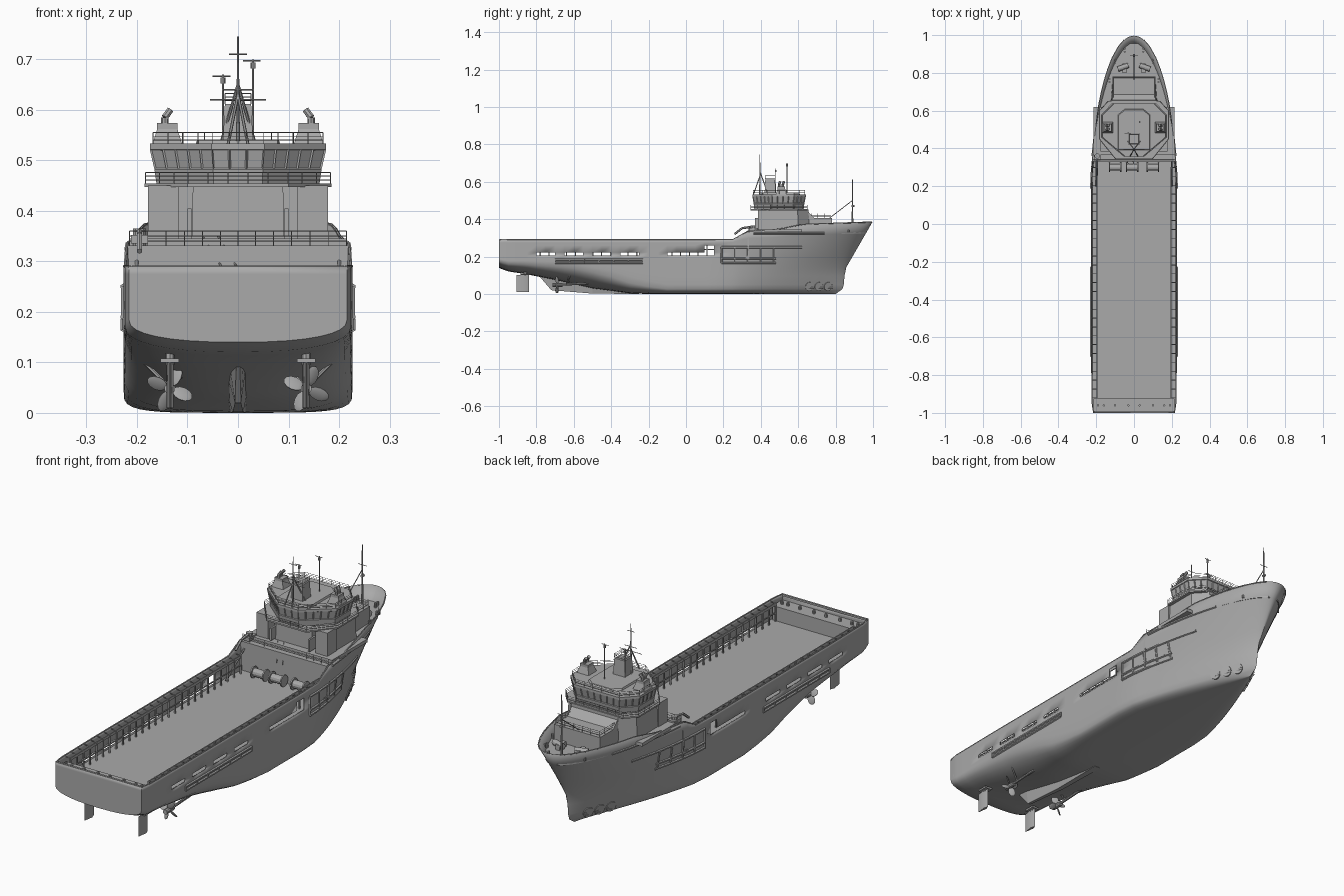
import bpy, bmesh, math
from mathutils import Vector, Matrix

cube = bpy.data.objects.get("Cube")
if cube:
    bpy.data.objects.remove(cube, do_unlink=True)

grey = bpy.data.materials.new("ship grey")
grey.use_nodes = True
grey.diffuse_color = (0.4, 0.4, 0.4, 1)
grey.node_tree.nodes["Principled BSDF"].inputs["Base Color"].default_value = (0.4, 0.4, 0.4, 1)


def finish(bm, name, smooth=False, recalc=True):
    if recalc:
        bmesh.ops.recalc_face_normals(bm, faces=bm.faces)
    me = bpy.data.meshes.new(name)
    bm.to_mesh(me)
    bm.free()
    me.materials.append(grey)
    ob = bpy.data.objects.new(name, me)
    bpy.context.collection.objects.link(ob)
    if smooth:
        bpy.ops.object.select_all(action='DESELECT')
        ob.select_set(True)
        bpy.context.view_layer.objects.active = ob
        bpy.ops.object.shade_smooth_by_angle(angle=math.radians(35))
    return ob


def loft(bm, loops):
    rings = [[bm.verts.new(p) for p in lp] for lp in loops]
    n = len(rings[0])
    sides = [bm.faces.new((a[i], a[(i + 1) % n], b[(i + 1) % n], b[i]))
             for a, b in zip(rings, rings[1:]) for i in range(n)]
    bm.faces.new(rings[0][::-1])
    bm.faces.new(rings[-1])
    return sides


def box(bm, x0, x1, y0, y1, z0, z1):
    loft(bm, [[(x0, y0, z), (x1, y0, z), (x1, y1, z), (x0, y1, z)] for z in (z0, z1)])


def rod(bm, p, q, r=0.002, sides=6, r2=None):
    p, q = Vector(p), Vector(q)
    d = q - p
    m = Matrix.Translation((p + q) / 2) @ d.to_track_quat('Z', 'Y').to_matrix().to_4x4()
    bmesh.ops.create_cone(bm, cap_ends=True, segments=sides, radius1=r,
                          radius2=r if r2 is None else r2, depth=d.length, matrix=m)


def path(bm, pts, r=0.002, sides=6):
    for a, b in zip(pts, pts[1:]):
        rod(bm, a, b, r, sides)


def railing(bm, pts, h, bars=3, step=0.04, r=0.0009):
    for k in range(1, bars + 1):
        path(bm, [(x, y, z + h * k / bars) for x, y, z in pts], r, 4)
    for a, b in zip(pts, pts[1:]):
        a, b = Vector(a), Vector(b)
        n = max(1, round((b - a).length / step))
        for i in range(n + 1):
            c = a.lerp(b, i / n)
            rod(bm, c, c + Vector((0, 0, h)), r, 4)


def table(t, v):
    for (a, fa), (b, fb) in zip(t, t[1:]):
        if v <= b:
            return fa + (fb - fa) * max(0, (v - a) / (b - a))
    return t[-1][1]


# hull lines
BEAM, MID = 0.227, 0.2
SHEER = [(-1, .29), (.25, .29), (.33, .335), (.5, .345), (.62, .372), (1, .385)]
STEM = [(0, .8), (.03, .842), (.13, .85), (.26, .925), (.385, .997)]
KEEL = [(-1, .14), (-.96, .122), (-.85, .105), (-.7, .075), (-.5, .03), (-.3, .003), (-.2, 0)]
BILGE = [(-1, .045), (-.8, .075), (-.6, .11), (-.4, .11), (-.1, .05)]
POWER = [(-1, 2.4), (-.5, 2.2), (-.1, 4.5)]
WIDTH = [(-1, .216), (-.96, .224), (-.7, BEAM)]
ARC = 8


def section(y):
    w, zk, h, n = (table(t, y) for t in (WIDTH, KEEL, BILGE, POWER))
    pts = []
    for k in range(ARC + 1):
        a = math.pi / 2 * k / ARC
        c = max(0, math.cos(a))
        pts.append((w * math.sin(a) ** (2 / n), zk + h * (1 - c ** (2 / n))))
    top, base = table(SHEER, y), zk + h
    pts += [(w, base + (.19 - base) * f) for f in (.33, .66, 1)]
    return pts + [(w, z) for z in (.205, .222, .26, (.26 + top) / 2, top)]


def taper(u, z):
    f = z / .385
    return max(0, 1 - u ** (1.25 + .75 * f)) ** (1 - .5 * f)


def side(y, z):
    """Half breadth of the upper hull."""
    if y <= MID:
        return table(WIDTH, y)
    return BEAM * taper(min(1, (y - MID) / (table(STEM, z) - MID)), z)


stations = [-1, -.98] + [-.95 + .05 * i for i in range(23)]
rings = [[(x, y, z) for x, z in section(y)] for y in stations]
middle = section(MID)
for k in range(1, 23):
    u = math.sin(math.pi / 2 * k / 22)
    top = table(SHEER, MID + (.995 - MID) * u)
    zs = [z for x, z in middle[:-2]] + [(.26 + top) / 2, top]
    rings.append([(x * taper(u, z), MID + (table(STEM, z) - MID) * u, z)
                  for (x, _), z in zip(middle, zs)])

bm = bmesh.new()
grid = []
for ring in rings:
    full = [(-x, y, z) for x, y, z in ring[:0:-1]] + ring
    grid.append([bm.verts.new(p) for p in full])
for a, b in zip(grid, grid[1:]):
    for i in range(len(a) - 1):
        bm.faces.new((a[i], a[i + 1], b[i + 1], b[i]))
bm.faces.new(grid[0][::-1])
# freeing ports and side doors
holes = []
for f in bm.faces:
    c = f.calc_center_median()
    if len(f.verts) == 4 and abs(c.x) > .2:
        port = .205 < c.z < .222 and (-.85 < c.y < -.25 and int((c.y + 1) / .05) % 3 or -.1 < c.y < .1)
        door = .205 < c.z < .26 and .1 < c.y < .15
        if port or door:
            holes.append(f)
bmesh.ops.delete(bm, geom=holes, context='FACES')
bmesh.ops.remove_doubles(bm, verts=bm.verts, dist=0.0002)
bmesh.ops.dissolve_degenerate(bm, edges=bm.edges, dist=0.0001)
hull = finish(bm, "hull", smooth=True)
shell = hull.modifiers.new("plating", 'SOLIDIFY')
shell.thickness = 0.004
shell.offset = -1

# decks and stern platform
bm = bmesh.new()
box(bm, -.221, .221, -.975, .34, .19, .2)
box(bm, -.214, .214, -.994, -.925, .2, .265)
finish(bm, "cargo_deck")
bm = bmesh.new()
ys = [.33, .4, .5, .6, .7, .78, .85, .9, .935, .955]
edge = [(side(y, .33) * .985, y) for y in ys]
edge += [(-x, y) for x, y in edge[::-1]]
loft(bm, [[(x, y, z) for x, y in edge] for z in (.322, .331)])
box(bm, -.221, .221, .33, .338, .2, .325)
finish(bm, "forecastle_deck")

# bulwark caps, cargo rails, fenders
bm = bmesh.new()
fender = bmesh.new()
for s in (-1, 1):
    ys = [-.998 + .05 * i for i in range(25)] + [.25, .33] + [.4 + .06 * i for i in range(10)] + [.975]
    path(bm, [(s * side(y, table(SHEER, y)) * .99, y, table(SHEER, y)) for y in ys], .003)
    box(bm, s * .196 - .002, s * .196 + .002, -.92, .3, .272, .284)
    box(bm, s * .196 - .002, s * .196 + .002, -.92, .3, .236, .241)
    for i in range(27):
        y = -.92 + .0469 * i
        box(bm, s * .196 - .003, s * .196 + .003, y - .003, y + .003, .2, .284)
        rod(bm, (s * .196, y, .28), (s * .222, y, .284), .002, 4)
    for z, y0, y1 in ((.183, -.7, -.23), (.166, -.7, -.23), (.166, .19, .48), (.19, .19, .48),
                      (.25, .19, .62), (.325, .36, .74)):
        pts = [(s * side(y0 + (y1 - y0) * k / 8, z), y0 + (y1 - y0) * k / 8, z) for k in range(9)]
        path(fender, pts, .006)
    for y in [-.7 + .0783 * k for k in range(7)]:
        rod(fender, (s * .229, y, .164), (s * .229, y, .186), .004)
    for y in (.19, .26, .33, .40, .47):
        rod(fender, (s * side(y, .166), y, .166), (s * side(y, .25), y, .25), .005)
box(bm, -.21, .21, -.999, -.99, .284, .292)
for x in (-.19, -.16, -.1, -.03, .03, .1, .16, .19):
    rod(bm, (x, -.96, .265), (x, -.96, .28), .006, 8)
finish(bm, "bulwark_rails")
finish(fender, "side_fenders")

# rudders, propellers, shafts, skeg, thruster grilles
bm = bmesh.new()
for s in (-1, 1):
    x = s * .135
    loft(bm, [[(x, -.905, z), (x - .007, -.86, z), (x, -.84, z), (x + .007, -.86, z)] for z in (.01, .1)])
    rod(bm, (x, -.86, .095), (x, -.86, .13), .009, 8)
    box(bm, x - .018, x + .018, -.885, -.835, .1, .108)
    rod(bm, (x, -.7, .048), (x, -.42, .062), .006, 8)
    rod(bm, (x, -.715, .048), (x, -.66, .048), .011, 10)
    for dx in (-.05, .05):
        rod(bm, (x, -.64, .05), (x + dx, -.62, .1), .004)
    for k in range(4):
        m = (Matrix.Translation((x, -.69, .048)) @ Matrix.Rotation(k * math.pi / 2 + .4, 4, 'Y')
             @ Matrix.Translation((0, 0, .027)) @ Matrix.Rotation(s * .6, 4, 'Z')
             @ Matrix.Diagonal((.016, .003, .021, 1)))
        bmesh.ops.create_uvsphere(bm, u_segments=10, v_segments=6, radius=1, matrix=m)
finish(bm, "rudders_and_propellers", smooth=True)
bm = bmesh.new()
loft(bm, [[(w * .3, y, z0), (-w * .3, y, z0), (-w, y, .12), (w, y, .12)]
          for y, z0, w in ((-.78, .09, .012), (-.72, .02, .02), (-.5, .002, .035), (-.25, 0, .05))])
finish(bm, "skeg")
bm = bmesh.new()
for s in (-1, 1):
    for y in (.66, .71, .76):
        x, slope = side(y, .04), (side(y + .01, .04) - side(y - .01, .04)) / .02
        out = Vector((s, -slope, -.25)).normalized()
        c = Vector((s * x, y, .04))
        rod(bm, c - out * .01, c + out * .003, .024, 16)
        for k in (-1, 0, 1):
            rod(bm, c + Vector((0, -.02, k * .01)) + out * .005, c + Vector((-s * .01, .02, k * .01)) + out * .005, .002, 4)
finish(bm, "thruster_grilles")


def plan(half, z, grow=1.0, cy=.49):
    pts = half + [(-x, y) for x, y in half[::-1]]
    return [(x * grow, cy + (y - cy) * grow, z) for x, y in pts]


# accommodation house
bm = bmesh.new()
box(bm, -.215, .215, .365, .62, .33, .345)
lower = [(.092, .40), (.092, .43), (.175, .43), (.175, .6), (.12, .66)]
loft(bm, [plan(lower, .33), plan(lower, .452, .97)])
loft(bm, [[(x, y, z) for x, y in ((-.125, .6), (.125, .6), (.115, yf), (-.115, yf))]
          for z, yf in ((.33, .74), (.4, .69), (.455, .64))])
box(bm, -.115, .115, .66, .78, .33, .405)
for s in (-1, 1):
    box(bm, s * .148 - .03, s * .148 + .03, .385, .45, .33, .45)
    box(bm, s * .096 - .004, s * .096 + .004, .37, .42, .35, .405)
finish(bm, "accommodation_house")

# bridge with inset windows
deck = [(.1, .345), (.185, .45), (.185, .6), (.14, .65)]
bridge = [(.05, .36), (.168, .46), (.168, .575), (.11, .635)]
bm = bmesh.new()
loft(bm, [plan(deck, z) for z in (.447, .454)])
finish(bm, "bridge_deck")
bm = bmesh.new()
fine = []
loop = [Vector(p) for p in plan(bridge, 0)]
for a, b in zip(loop, loop[1:] + loop[:1]):
    n = max(2, round((b - a).length / .032))
    fine += [a.lerp(b, i / n) for i in range(n)]
levels = [[(p.x * g, .49 + (p.y - .49) * g, z) for p in fine]
          for z, g in ((.453, .96), (.482, .985), (.522, 1.04), (.533, 1.04))]
sides = loft(bm, levels)
bmesh.ops.recalc_face_normals(bm, faces=bm.faces)
panes = [f for f in sides if .49 < f.calc_center_median().z < .515]
bmesh.ops.inset_individual(bm, faces=panes, thickness=.0035, depth=-.003)
finish(bm, "bridge")
bm = bmesh.new()
loft(bm, [plan([(.085, .39), (.085, .58), (.05, .61)], z, g) for z, g in ((.53, 1), (.541, .95))])
finish(bm, "bridge_roof")

# funnels
bm = bmesh.new()
for s in (-1, 1):
    loft(bm, [[(s * (.14 + a * w), .51 + b * w, z) for a, b in ((-1, -1), (1, -1), (1, 1), (-1, 1))]
              for z, w in ((.53, .03), (.562, .02), (.574, .02))])
    for dy in (-.012, .008):
        path(bm, [(s * .145, .51 + dy, .57), (s * .145, .51 + dy, .585), (s * .134, .515 + dy, .6)], .007, 8)
finish(bm, "funnels")

# masts and aerials
bm = bmesh.new()
loft(bm, [[(a * w, .45 + b * w, z) for a, b in ((-1, -1), (1, -1), (1, 1), (-1, 1))]
          for z, w in ((.535, .03), (.612, .026))])
rod(bm, (0, .395, .53), (0, .395, .745), .004, 8, .0015)
for s in (-1, 1):
    rod(bm, (s * .035, .44, .53), (0, .397, .65), .003)
    rod(bm, (s * .02, .36, .53), (0, .395, .63), .003)
for z, w in ((.62, .055), (.64, .03), (.71, .018)):
    rod(bm, (-w, .395, z), (w, .395, z), .0015)
for x, y, z in ((-.03, .48, .67), (.03, .54, .7)):
    rod(bm, (x, y, .53), (x, y, z), .0025)
    rod(bm, (x - .02, y, z - .003), (x + .015, y, z - .003), .0015)
    rod(bm, (x, y, z - .018), (x, y, z - .006), .005, 8)
rod(bm, (0, .89, .33), (0, .89, .612), .005, 8, .002)
rod(bm, (0, .89, .5), (0, .76, .4), .002)
rod(bm, (-.02, .89, .52), (.02, .89, .52), .0015)
rod(bm, (0, .885, .47), (0, .9, .47), .006, 8)
finish(bm, "masts")

# railings
bm = bmesh.new()
railing(bm, plan(deck, .454, .99) + plan(deck, .454, .99)[:1], .022)
railing(bm, plan(bridge, .533) + plan(bridge, .533)[:1], .022)
railing(bm, [(-.11, .67, .405), (-.11, .775, .405), (.11, .775, .405), (.11, .67, .405)], .025)
railing(bm, [(-.215, .34, .33), (-.07, .34, .33), (.07, .34, .33), (.215, .34, .33)], .03)
railing(bm, [(-.026, .424, .612), (.026, .424, .612), (.026, .476, .612), (-.026, .476, .612), (-.026, .424, .612)], .02)
finish(bm, "railings")

# deck machinery: winches, crane, bollards, windlass, stairs
bm = bmesh.new()
for x in (-.13, -.04, .07):
    rod(bm, (x, .3, .225), (x + .06, .3, .225), .018, 12)
    for e in (0, .06):
        rod(bm, (x + e - .003, .3, .225), (x + e + .003, .3, .225), .026, 12)
rod(bm, (-.195, .36, .33), (-.195, .36, .365), .014, 10)
box(bm, -.212, -.178, .335, .385, .335, .352)
path(bm, [(-.195, .36, .36), (-.195, .3, .352), (-.195, .26, .32)], .006)
for s in (-1, 1):
    rod(bm, (s * .03, .84, .348), (s * .085, .82, .348), .014, 12)
    box(bm, s * .05 - .01, s * .05 + .01, .8, .85, .33, .355)
    rod(bm, (s * .2, .33, .3), (s * .2, .2, .205), .004)
    for x, y in ((.13, .76), (.1, .86), (.05, .92)):
        for d in (-.008, .008):
            rod(bm, (s * x, y + d, .33), (s * x, y + d, .352), .005, 8)
for dx in (0, .03):
    rod(bm, (-.07 + dx, .385, .35), (-.03 + dx, .32, .285), .002)
finish(bm, "deck_machinery")
